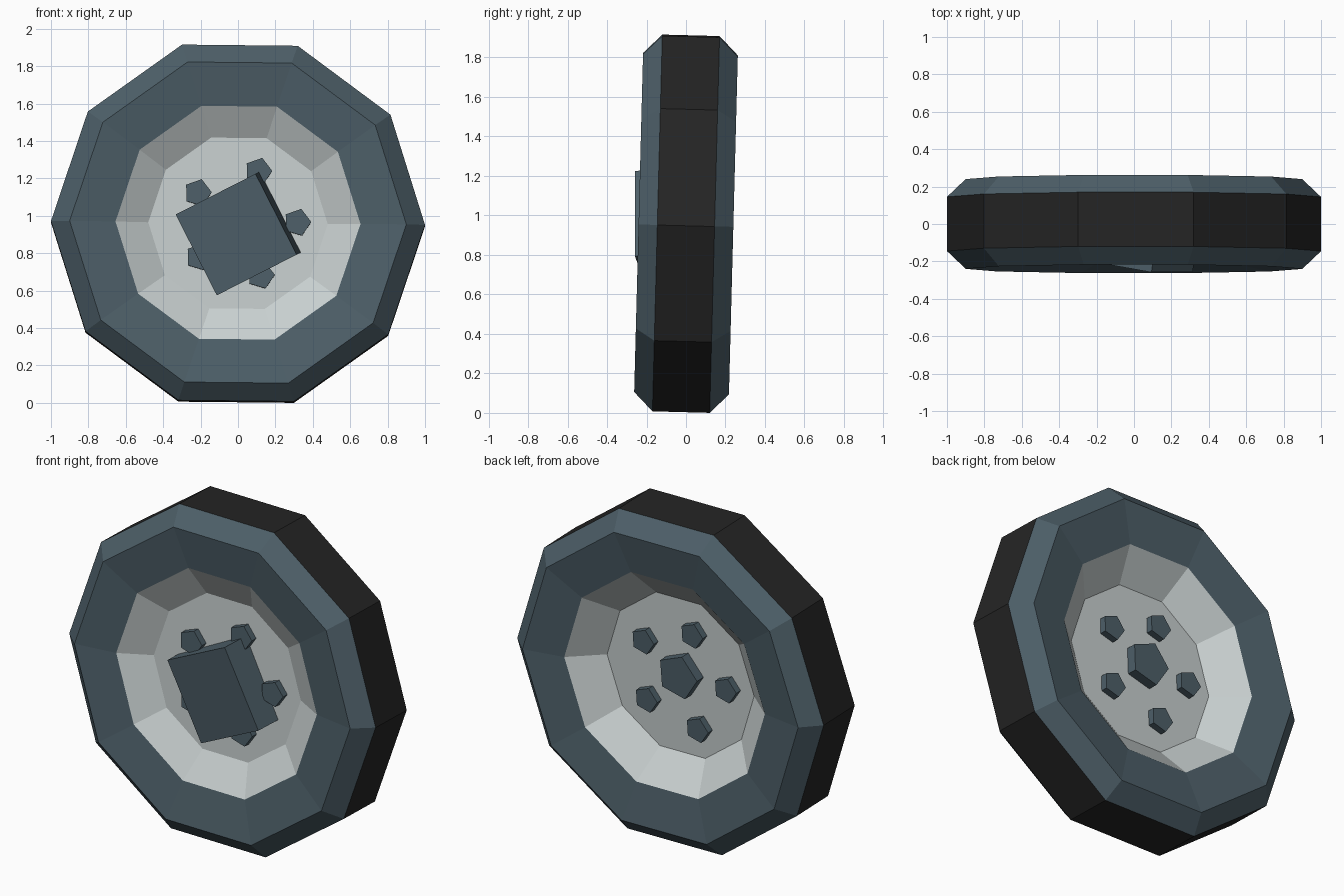
import bpy, math
from mathutils import Matrix, Vector

if "Cube" in bpy.data.objects:
    bpy.data.objects.remove(bpy.data.objects["Cube"])

# Whole wheel leans back and is rolled very slightly
WHEEL = (Matrix.Translation((0, 0, 0.958))
         @ Matrix.Rotation(math.radians(-1.5), 4, 'X')
         @ Matrix.Rotation(math.radians(0.6), 4, 'Y'))
BACK = Matrix.Rotation(math.pi, 4, 'Z')


def material(name, rgb):
    m = bpy.data.materials.new(name)
    m.diffuse_color = (*rgb, 1)
    m.use_nodes = True
    m.node_tree.nodes["Principled BSDF"].inputs["Base Color"].default_value = m.diffuse_color
    return m


rubber = material("tread_black", (0.018, 0.018, 0.018))
slate = material("slate_blue", (0.075, 0.115, 0.14))
silver = material("rim_silver", (0.58, 0.63, 0.63))


def add(name, verts, faces, matrix, mats, indices=None):
    me = bpy.data.meshes.new(name)
    me.from_pydata(verts, [], faces)
    for m in mats:
        me.materials.append(m)
    if indices:
        me.polygons.foreach_set("material_index", indices)
    ob = bpy.data.objects.new(name, me)
    ob.matrix_world = matrix
    bpy.context.collection.objects.link(ob)
    return ob


def lathe(name, rings, sides, matrix, mats, bands=None, cap=False, start=0.0):
    """Loft (radius, y) rings around the y axis; cap closes the last ring."""
    verts, faces, idx = [], [], []
    for r, y in rings:
        for i in range(sides):
            a = start + math.tau * i / sides
            verts.append((r * math.cos(a), y, r * math.sin(a)))
    for k in range(len(rings) - 1):
        for i in range(sides):
            j = (i + 1) % sides
            b, c = k * sides, (k + 1) * sides
            faces.append((b + i, b + j, c + j, c + i))
            idx.append(bands[k] if bands else 0)
    if cap:
        b = (len(rings) - 1) * sides
        faces.append(tuple(range(b, b + sides)))
        idx.append(0)
    ob = add(name, verts, faces, matrix, mats, idx)
    # consistent outward normals
    import bmesh
    bm = bmesh.new()
    bm.from_mesh(ob.data)
    bmesh.ops.recalc_face_normals(bm, faces=bm.faces)
    if cap and bm.faces[:][-1].normal.y > 0:
        bmesh.ops.reverse_faces(bm, faces=bm.faces)
    bm.to_mesh(ob.data)
    bm.free()
    return ob


# Tyre: blue sidewalls and shoulders, black tread
lathe("tyre", [(0.655, -0.2), (0.9, -0.24), (1, -0.145),
               (1, 0.145), (0.9, 0.24), (0.655, 0.2)],
      10, WHEEL, [slate, rubber], bands=[0, 0, 1, 0, 0])

# Rim dishes and bolt circles; the back is the front turned half way round
for side, turn, depth in (("front", Matrix(), -0.10), ("back", BACK, -0.05)):
    lathe(side + "_rim", [(0.655, -0.2), (0.48, depth)], 10,
          WHEEL @ turn, [silver], cap=True)
    for i in range(5):
        a = math.radians(2 + 72 * i)
        spot = Matrix.Translation((0.025 + 0.292 * math.cos(a), 0,
                                   -0.003 + 0.292 * math.sin(a)))
        lathe(f"{side}_bolt_{i + 1}", [(0.075, depth + 0.02), (0.075, depth - 0.04)],
              5, WHEEL @ turn @ spot, [slate], cap=True, start=a)

# Hub nut on the back
lathe("hub_nut", [(0.13, -0.03), (0.13, -0.11)], 5,
      WHEEL @ BACK @ Matrix.Translation((0.02, 0, 0.02)), [slate],
      cap=True, start=math.radians(3))

# Axle block on the front, turned and slightly skewed
w, d = 0.2425, 0.19
verts = [(x, y, z) for x in (-w, w) for y in (0, d) for z in (-w, w)]
faces = [(0, 4, 5, 1), (2, 3, 7, 6), (0, 1, 3, 2), (4, 6, 7, 5), (1, 5, 7, 3), (0, 2, 6, 4)]
add("axle_block", verts, faces,
    Matrix.Translation((-0.01, -0.22, 0.9))
    @ Matrix.Rotation(math.radians(-27), 4, 'Y')
    @ Matrix.Rotation(math.radians(-9), 4, 'Z'), [slate])
